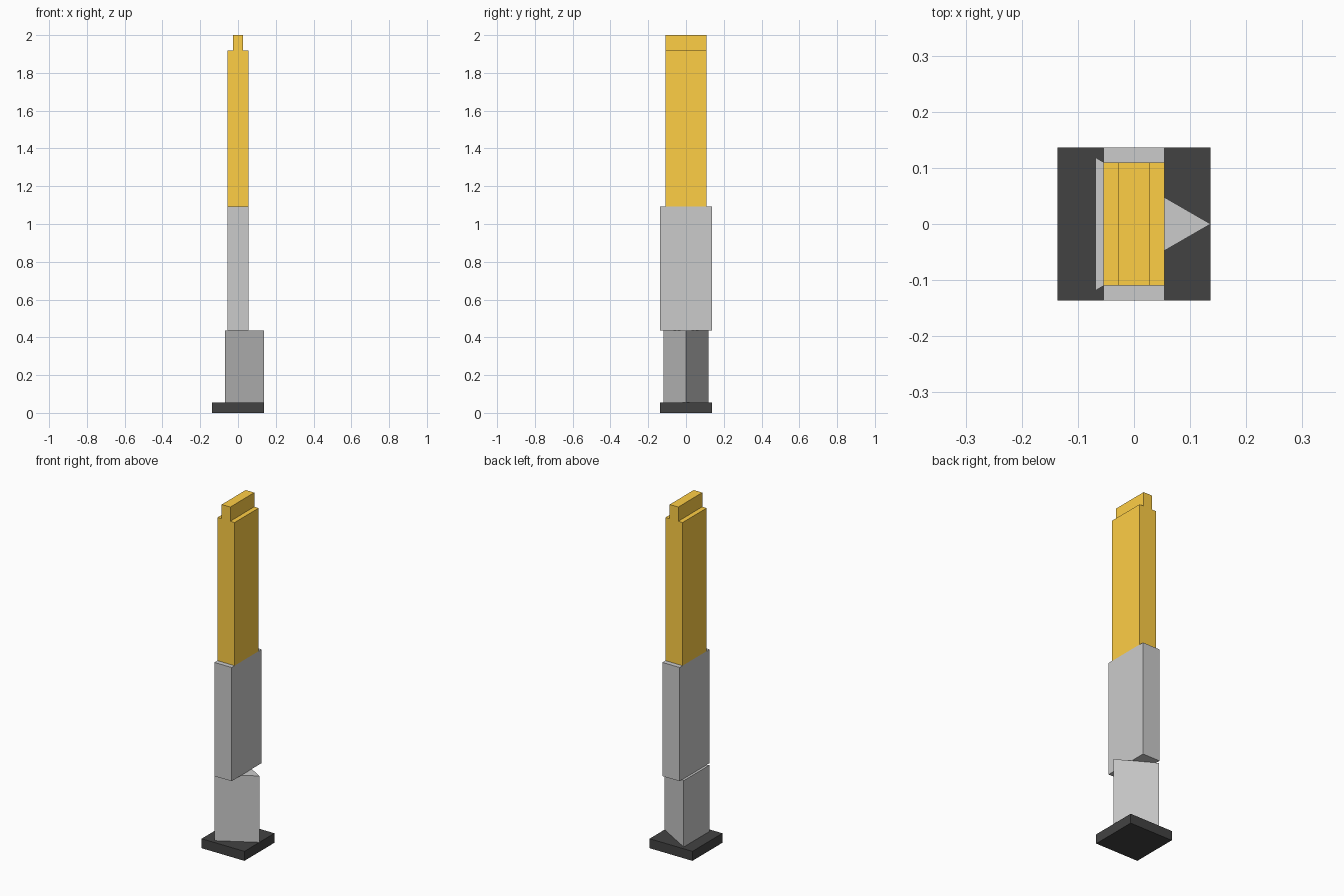
import bpy
import bmesh
import math
from mathutils import Vector

if "Cube" in bpy.data.objects:
    bpy.data.objects.remove(bpy.data.objects["Cube"])

U = 0.02732 * 2      # basic module: half the thickness of the blade
BASE_TOP, PRISM_TOP, COLLAR_TOP = U, 8 * U, 20 * U
TOP, TAB = 2.0, 1.5 * U


def material(name, color):
    mat = bpy.data.materials.new(name)
    mat.diffuse_color = (*color, 1)
    mat.use_nodes = True
    mat.node_tree.nodes["Principled BSDF"].inputs["Base Color"].default_value = mat.diffuse_color
    return mat


def extrude(name, points, direction, mat=None):
    """Closed solid made by sweeping a flat outline along a direction."""
    bm = bmesh.new()
    face = bm.faces.new([bm.verts.new(p) for p in points])
    swept = bmesh.ops.extrude_face_region(bm, geom=[face], use_keep_orig=True)
    verts = [g for g in swept["geom"] if isinstance(g, bmesh.types.BMVert)]
    bmesh.ops.translate(bm, verts=verts, vec=Vector(direction))
    bmesh.ops.recalc_face_normals(bm, faces=bm.faces)
    mesh = bpy.data.meshes.new(name)
    bm.to_mesh(mesh)
    bm.free()
    obj = bpy.data.objects.new(name, mesh)
    bpy.context.collection.objects.link(obj)
    if mat:
        mesh.materials.append(mat)
    return obj


def box(name, hx, hy, z0, z1, mat=None):
    corners = [(-hx, -hy, z0), (hx, -hy, z0), (hx, hy, z0), (-hx, hy, z0)]
    return extrude(name, corners, (0, 0, z1 - z0), mat)


black = material("black", (0.055, 0.055, 0.055))
orange = material("orange", (1.0, 0.62, 0.06))

# Square foot plate
box("base_plate", 2.5 * U, 2.5 * U, 0, BASE_TOP, black)

# Three-sided pillar, one edge pointing to +x
angles = [math.tau * i / 3 for i in range(3)]
extrude("triangular_pillar",
        [(2.5 * U * math.cos(a), 2.5 * U * math.sin(a), BASE_TOP) for a in angles],
        (0, 0, PRISM_TOP - BASE_TOP))

# Wide grey middle block
box("middle_block", U, 2.5 * U, PRISM_TOP, COLLAR_TOP)

# Orange upper block with a stepped tab, as one profile swept along y
half = [(U, COLLAR_TOP), (U, TOP - TAB), (U / 2, TOP - TAB), (U / 2, TOP)]
profile = half + [(-x, z) for x, z in reversed(half)]
extrude("upper_block", [(x, -2 * U, z) for x, z in profile], (0, 4 * U, 0), orange)
